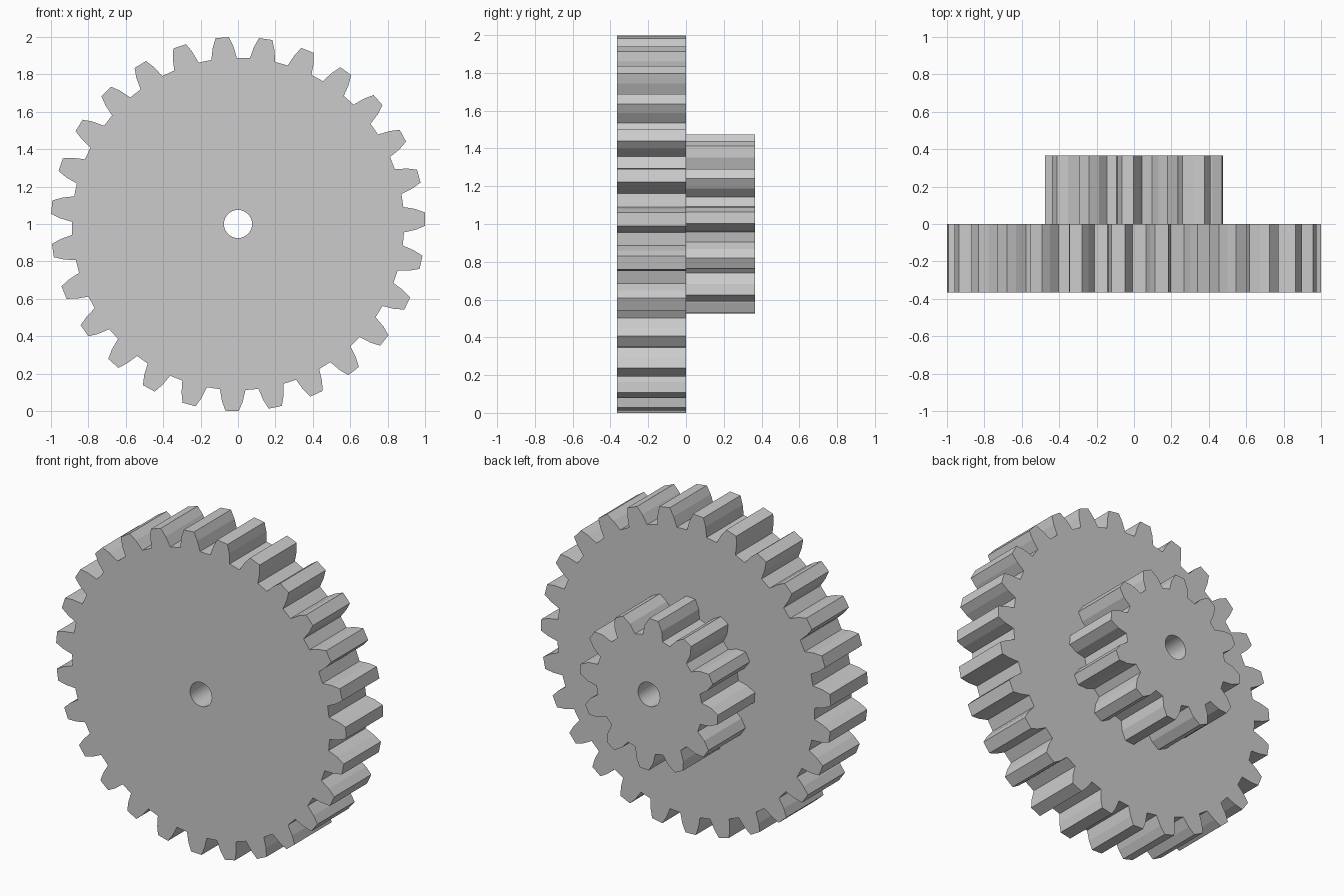
import bpy
import bmesh
from math import sin, cos, radians, tau

cube = bpy.data.objects.get("Cube")
if cube:
    bpy.data.objects.remove(cube, do_unlink=True)

CENTRE_Z = 1.0
BORE_RADIUS = 0.075
BORE_SIDES = 32

steel = bpy.data.materials.new("plain_grey")
steel.use_nodes = True
GREY = (0.6, 0.6, 0.6, 1.0)
steel.diffuse_color = GREY
steel.node_tree.nodes["Principled BSDF"].inputs["Base Color"].default_value = GREY


def polar(radius, angle):
    return radius * cos(angle), radius * sin(angle)


def gear_outline(teeth, phase, flank):
    """Flank lists (radius, half angle in degrees) from root to tip."""
    points = []
    for i in range(teeth):
        middle = radians(phase) + i * tau / teeth
        points += [polar(r, middle - radians(a)) for r, a in flank]
        points += [polar(r, middle + radians(a)) for r, a in reversed(flank)]
    return points


def make_gear(name, teeth, phase, flank, y_front, y_back):
    bm = bmesh.new()
    bore = [polar(BORE_RADIUS, i * tau / BORE_SIDES) for i in range(BORE_SIDES)]
    edges = []
    # Toothed rim and bore loops, filled as one flat face with a hole
    for loop in (gear_outline(teeth, phase, flank), bore):
        verts = [bm.verts.new((x, y_front, z + CENTRE_Z)) for x, z in loop]
        edges += [bm.edges.new((v, verts[i - 1])) for i, v in enumerate(verts)]
    bmesh.ops.triangle_fill(bm, use_beauty=True, edges=edges, normal=(0, -1, 0))
    # Thickness
    result = bmesh.ops.extrude_face_region(
        bm, geom=bm.faces[:], use_keep_orig=True)
    moved = [g for g in result["geom"] if isinstance(g, bmesh.types.BMVert)]
    bmesh.ops.translate(bm, verts=moved, vec=(0, y_back - y_front, 0))
    bmesh.ops.recalc_face_normals(bm, faces=bm.faces[:])
    mesh = bpy.data.meshes.new(name)
    bm.to_mesh(mesh)
    bm.free()
    mesh.materials.append(steel)
    gear = bpy.data.objects.new(name, mesh)
    bpy.context.collection.objects.link(gear)
    return gear


# Large front gear
make_gear("large_gear", 27, 1.5,
          [(0.888, 4.4), (0.95, 3.35), (1.0, 2.05)], -0.365, 0.0)

# Small rear pinion
make_gear("small_gear", 12, 4.0,
          [(0.365, 10.8), (0.425, 7.9), (0.475, 3.7)], 0.0, 0.365)
